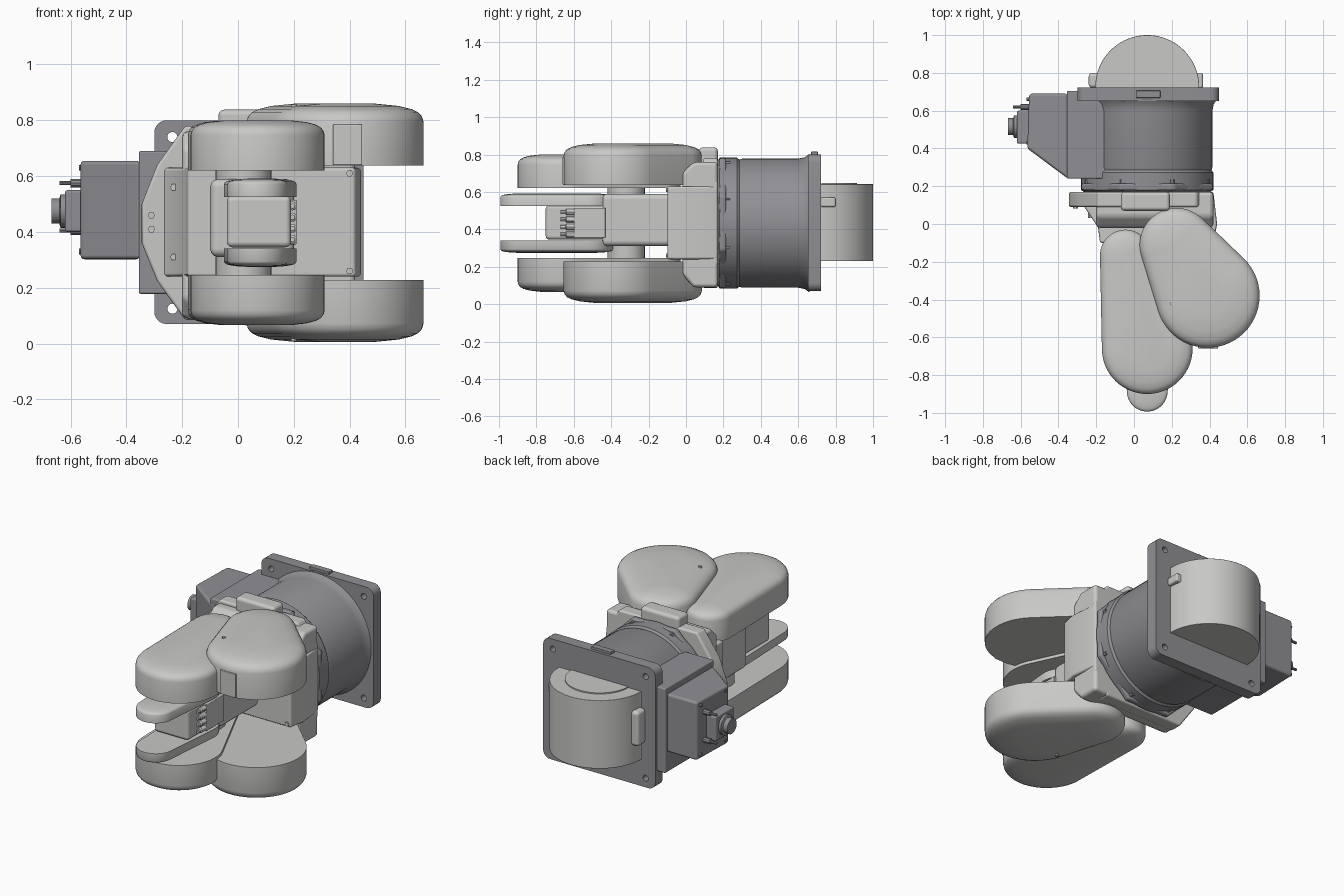
import bpy, bmesh
from math import pi, cos, sin, acos, atan2, hypot

if "Cube" in bpy.data.objects:
    bpy.data.objects.remove(bpy.data.objects["Cube"])


def material(name, col):
    m = bpy.data.materials.new(name)
    m.use_nodes = True
    m.diffuse_color = (*col, 1)
    m.node_tree.nodes["Principled BSDF"].inputs["Base Color"].default_value = (*col, 1)
    return m


LIGHT = material("light grey", (0.58, 0.58, 0.57))
DARK = material("base grey", (0.28, 0.28, 0.30))
CX, CZ = 0.07, 0.433      # axis of the base
parts = []


def finish(name, bm, mat, bevel=0.0):
    bmesh.ops.recalc_face_normals(bm, faces=bm.faces)
    me = bpy.data.meshes.new(name)
    bm.to_mesh(me)
    bm.free()
    me.materials.append(mat)
    ob = bpy.data.objects.new(name, me)
    bpy.context.collection.objects.link(ob)
    if bevel:
        b = ob.modifiers.new("bevel", "BEVEL")
        b.width, b.segments, b.harden_normals = bevel, 3, True
    parts.append(ob)
    return ob


def place(axis, u, v, t):
    return {"x": (t, u, v), "y": (u, t, v), "z": (u, v, t)}[axis]


def loft(name, rings, axis, mat, bevel=0.0):
    """Skin a stack of (outline, position) rings and cap both ends."""
    bm = bmesh.new()
    loops = [[bm.verts.new(place(axis, u, v, t)) for u, v in pts] for pts, t in rings]
    n = len(loops[0])
    for a, b in zip(loops, loops[1:]):
        for i in range(n):
            j = (i + 1) % n
            bm.faces.new((a[i], a[j], b[j], b[i]))
    bm.faces.new(loops[0])
    bm.faces.new(loops[-1])
    return finish(name, bm, mat, bevel)


def prism(name, pts, axis, a, b, mat, bevel=0.0):
    return loft(name, [(pts, a), (pts, b)], axis, mat, bevel)


def box(name, x, y, z, mat, bevel=0.01):
    pts = [(x[0], y[0]), (x[1], y[0]), (x[1], y[1]), (x[0], y[1])]
    return prism(name, pts, "z", z[0], z[1], mat, bevel)


def arc(u, v, r, a0, a1, n):
    return [(u + r * cos(a0 + (a1 - a0) * i / n), v + r * sin(a0 + (a1 - a0) * i / n))
            for i in range(n + 1)]


def circle(u, v, r, n=32):
    return arc(u, v, r, 0, 2 * pi * (n - 1) / n, n - 1)


def lathe(name, axis, u, v, profile, mat, n=32):
    return loft(name, [(circle(u, v, r, n), t) for r, t in profile], axis, mat)


def cyl(name, axis, u, v, r, a, b, mat, n=32):
    return lathe(name, axis, u, v, [(r, a), (r, b)], mat, n)


def rounded(u0, u1, v0, v1, r):
    pts = []
    for k, (u, v) in enumerate([(u1 - r, v1 - r), (u0 + r, v1 - r), (u0 + r, v0 + r), (u1 - r, v0 + r)]):
        pts += arc(u, v, r, k * pi / 2, (k + 1) * pi / 2, 6)
    return pts


def teardrop(c1, r1, c2, r2):
    """Outline wrapped round two circles."""
    dx, dy = c2[0] - c1[0], c2[1] - c1[1]
    th, a = atan2(dy, dx), acos((r1 - r2) / hypot(dx, dy))
    return arc(*c2, r2, th - a, th + a, 32) + arc(*c1, r1, th + a, th + 2 * pi - a, 24)


DOME = [(0, 0), (0, 0.7), (0.03, 0.79), (0.1, 0.86), (0.22, 0.91), (0.45, 0.96), (0.9, 1)]


def pod_pair(name, c1, r1, c2, r2, z0, z1):
    """Domed link covers, mirrored above and below the mid plane."""
    for side, s in (("upper", 1), ("lower", -1)):
        rings = [(teardrop(c1, r1 * (1 - k), c2, r2 - r1 * k),
                  CZ + s * (z0 + h * (z1 - z0) - CZ)) for k, h in DOME]
        loft(side + "_" + name, rings, "z", LIGHT)


# Link covers and wrist fork
pod_pair("shoulder_cover", (0.225, -0.11), 0.195, (0.39, -0.38), 0.275, 0.638, 0.86)
pod_pair("forearm_cover", (-0.045, -0.165), 0.135, (0.07, -0.66), 0.24, 0.62, 0.80)
pod_pair("wrist_fork", (0.07, -0.885), 0.108, (0.08, -0.52), 0.13, 0.525, 0.592)
box("cover_panel", (0.34, 0.445), (-0.66, -0.6), (0.64, 0.785), LIGHT, 0.004)

# Small slots and screw heads on the covers
for side, s in (("upper", 1), ("lower", -1)):
    for x, y, z in ((0.2, -0.42, 0.85), (0.57, -0.38, 0.844), (0.23, -0.08, 0.85),
                    (0.01, -0.38, 0.792), (0.1, -0.79, 0.79)):
        h = CZ + s * (z - CZ)
        cyl(side + "_cover_screw", "z", x, y, 0.011, h - s * 0.01, h + s * 0.006, LIGHT, 12)
    h = CZ + s * (0.787 - CZ)
    prism(side + "_cover_slot", teardrop((-0.1, -0.44), 0.014, (-0.085, -0.52), 0.014),
          "z", h - s * 0.01, h + s * 0.004, LIGHT)

# Forearm between the covers
box("wrist_body", (-0.04, 0.19), (-0.75, -0.4), (0.345, 0.53), LIGHT, 0.02)
box("forearm_tube", (-0.1, 0.2), (-0.45, -0.05), (0.31, 0.59), LIGHT, 0.03)
cyl("elbow_boss", "z", 0.02, -0.32, 0.1, 0.2, 0.66, LIGHT)
box("outlet_plate", (0.16, 0.21), (-0.6, -0.43), (0.355, 0.515), LIGHT, 0.004)
for i in range(4):
    z = 0.373 + i * 0.04
    lathe("air_nozzle", "y", 0.195, z, [(0.009, -0.67), (0.009, -0.645), (0.016, -0.64),
                                        (0.016, -0.59)], LIGHT, 12)
for z in (0.33, 0.536):
    cyl("wrist_disc", "z", 0.07, -0.885, 0.09, z - 0.006, z + 0.006, LIGHT)

# Turning shoulder body
prism("shoulder_core", [(-0.27, 0.1), (-0.19, -0.02), (-0.18, -0.1), (0.42, -0.1), (0.44, 0.0),
                        (0.42, 0.17), (-0.27, 0.17)], "z", 0.24, 0.63, LIGHT, 0.012)
prism("shoulder_housing", [(0.17, 0.09), (0.04, 0.09), (-0.02, 0.16), (-0.02, 0.7),
                           (0.04, 0.76), (0.17, 0.76)], "x", -0.2, 0.42, LIGHT, 0.02)
prism("shoulder_flange", [(-0.345, 0.36), (-0.345, 0.5), (-0.29, 0.64), (-0.19, 0.78),
                          (0.33, 0.78), (0.42, 0.65), (0.42, 0.21), (0.33, 0.085),
                          (-0.19, 0.085), (-0.29, 0.225)], "y", 0.09, 0.17, LIGHT, 0.012)
box("top_stop", (-0.07, 0.19), (0.07, 0.17), (0.74, 0.838), LIGHT, 0.02)
for x, z, y in ((0.4, 0.61, -0.1), (0.4, 0.26, -0.1), (-0.23, 0.56, 0.04), (-0.23, 0.31, 0.04),
                (-0.31, 0.46, 0.09), (-0.31, 0.41, 0.09)):
    cyl("body_screw", "y", x, z, 0.013, y - 0.008, y + 0.06, LIGHT, 6)

# Base drum and its flange
lathe("base_drum", "y", CX, CZ, [(0.335, 0.17), (0.35, 0.18), (0.35, 0.272), (0.34, 0.285),
                                 (0.345, 0.3), (0.345, 0.6), (0.352, 0.635), (0.37, 0.66)], DARK, 64)
oct_pts = arc(CX, CZ, 0.376, pi / 8, pi / 8 + 7 * pi / 4, 7)
prism("drum_flange", oct_pts, "y", 0.178, 0.215, DARK, 0.012)
for u, v in oct_pts:
    cyl("flange_bolt", "y", CX + (u - CX) * 0.92, CZ + (v - CZ) * 0.92, 0.012, 0.21, 0.235, DARK, 6)

# Mounting plate with four bolt holes
plate = prism("mounting_plate", rounded(-0.3, 0.45, 0.07, 0.8, 0.045), "y", 0.652, 0.722, DARK)
for x in (-0.235, 0.385):
    for z in (0.125, 0.74):
        cutter = cyl("hole_cutter", "y", x, z, 0.018, 0.6, 0.8, DARK, 20)
        cutter.hide_render = True
        parts.remove(cutter)
        mod = plate.modifiers.new("hole", "BOOLEAN")
        mod.operation, mod.object, mod.solver = "DIFFERENCE", cutter, "EXACT"
        bpy.context.view_layer.objects.active = plate
        bpy.ops.object.modifier_apply(modifier=mod.name)
        bpy.data.objects.remove(cutter)
box("plate_tab", (0.01, 0.14), (0.668, 0.706), (0.79, 0.815), DARK, 0.004)

# Connector housing on the side
box("side_block", (-0.355, 0.0), (0.24, 0.705), (0.178, 0.69), DARK, 0.008)
prism("connector_housing", [(-0.35, 0.69), (-0.555, 0.69), (-0.565, 0.4), (-0.35, 0.24)],
      "z", 0.302, 0.655, DARK, 0.015)
box("connector_panel", (-0.62, -0.55), (0.425, 0.6), (0.4, 0.55), DARK, 0.01)
lathe("round_plug", "x", 0.515, 0.475, [(0.06, -0.6), (0.06, -0.635), (0.045, -0.64),
                                        (0.045, -0.668)], DARK)
for z in (0.405, 0.575):
    cyl("connector_pin", "x", 0.62, z, 0.008, -0.64, -0.55, DARK, 10)
    cyl("pin_collar", "x", 0.62, z, 0.016, -0.6, -0.55, DARK, 10)
for y in (0.43, 0.66):
    for z in (0.33, 0.63):
        cyl("housing_screw", "x", y, z, 0.01, -0.57, -0.55, DARK, 8)

# Rounded cover behind the plate
prism("rear_cover", [(-0.21, 0.72)] + arc(CX, 0.725, 0.275, pi, 0, 40) + [(0.345, 0.72)],
      "z", 0.23, 0.642, LIGHT, 0.008)
prism("rear_cover_cap", arc(CX, 0.725, 0.19, 0, pi, 32), "z", 0.64, 0.649, LIGHT)
box("left_cover_lug", (0.3, 0.365), (0.72, 0.8), (0.52, 0.57), LIGHT, 0.01)
box("right_cover_lug", (-0.24, -0.18), (0.72, 0.8), (0.34, 0.55), LIGHT, 0.02)

for ob in bpy.context.selected_objects:
    ob.select_set(False)
for ob in parts:
    ob.select_set(True)
bpy.context.view_layer.objects.active = parts[0]
bpy.ops.object.shade_smooth_by_angle(angle=pi / 6)
